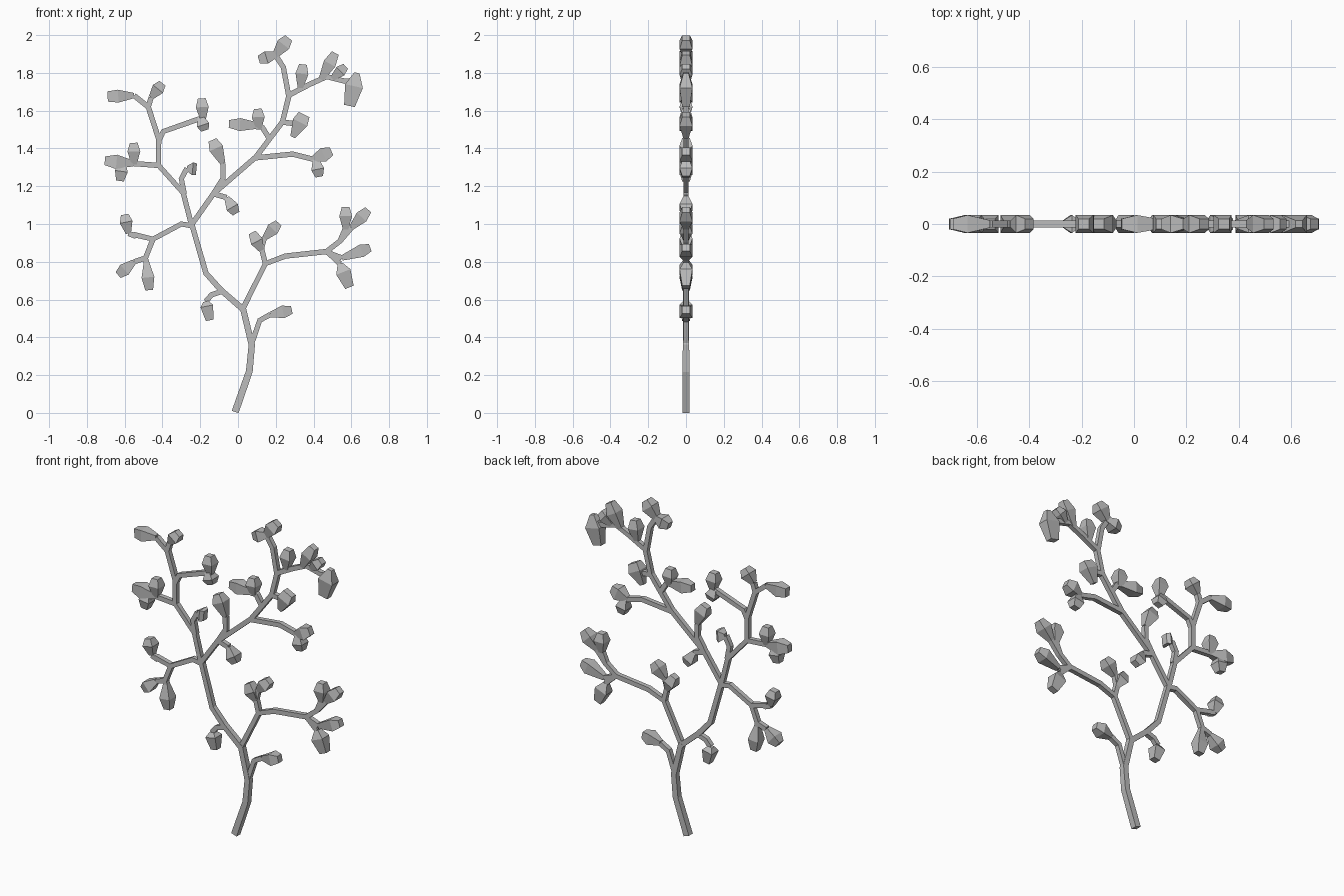
import bpy
import bmesh
from mathutils import Vector

cube = bpy.data.objects.get("Cube")
if cube:
    bpy.data.objects.remove(cube, do_unlink=True)

gray = bpy.data.materials.new("plain gray")
gray.use_nodes = True
gray.diffuse_color = (0.5, 0.5, 0.5, 1)
gray.node_tree.nodes["Principled BSDF"].inputs["Base Color"].default_value = (0.5, 0.5, 0.5, 1)

TWIG = 0.014


def loft(name, rings):
    """Skin four-sided rings given as (centre, side direction, half width, half depth)."""
    bm = bmesh.new()
    loops = []
    for centre, side, width, depth in rings:
        y = Vector((0, depth, 0))
        corners = [side * width + y, side * width - y, -side * width - y, -side * width + y]
        loops.append([bm.verts.new(centre + c) for c in corners])
    for low, high in zip(loops, loops[1:]):
        for i in range(4):
            j = (i + 1) % 4
            bm.faces.new((low[i], low[j], high[j], high[i]))
    bm.faces.new(loops[0])
    bm.faces.new(loops[-1])
    bmesh.ops.recalc_face_normals(bm, faces=bm.faces)
    mesh = bpy.data.meshes.new(name)
    bm.to_mesh(mesh)
    bm.free()
    mesh.materials.append(gray)
    bpy.context.collection.objects.link(bpy.data.objects.new(name, mesh))


def to_points(path):
    """Paths are (x, z) pairs in hundredths of a unit."""
    return [Vector((x, 0, z)) / 100 for x, z in path]


def side_of(direction):
    return Vector((direction.z, 0, -direction.x)).normalized()


def stem_rings(points, start, end):
    rings = []
    last = len(points) - 1
    for i, p in enumerate(points):
        before = (p - points[max(i - 1, 0)]).normalized()
        after = (points[min(i + 1, last)] - p).normalized()
        half = start + (end - start) * i / last
        rings.append((p, side_of(before + after), half, half))
    return rings


def branch(name, *path, start=TWIG, end=TWIG):
    loft(name, stem_rings(to_points(path), start, end))


def bud(name, *path, width=3.4, tip=0.6, swell=0.6):
    """A faceted bud on the last segment, with any earlier points forming its twig."""
    points = to_points(path)
    if len(points) > 2:
        loft(name + "_twig", stem_rings(points[:-1], TWIG, TWIG))
    base, end = points[-2:]
    side = side_of(end - base)
    half = width / 100
    loft(name, [
        (base, side, TWIG, TWIG),
        (base.lerp(end, swell), side, half, 0.034),
        (end, side, half * tip, 0.02),
    ])


# Trunk and main limbs
branch("trunk", (-1.5, 0.5), (6, 22), (7.3, 36), (2.5, 56), start=0.019, end=0.016)
branch("left_limb", (2.5, 55), (-9, 65), (-17, 74), (-24.5, 100), start=0.016)
branch("centre_limb", (-25, 99), (-13, 16 + 100), (9.5, 135.5), (23.5, 154), (27, 168))
branch("crown_limb", (27, 167), (24, 183), (19.5, 190))
branch("crown_side_limb", (26.5, 168), (38, 174), (47, 178), (57, 175.5), (61, 176))
branch("right_limb", (2.5, 55), (14.5, 79), (25, 83), (47.5, 85.5))
branch("outer_left_limb", (-24, 99), (-30, 100), (-45, 92), (-55.5, 94.5))
branch("upper_left_limb", (-24.5, 99), (-29, 116.5), (-42, 131), (-42, 145), (-47.5, 162))

# Low buds on the trunk
bud("low_left_bud", (7, 36), (11.5, 49), (17, 52), (28.5, 54.5))
bud("low_right_bud", (-8, 64.5), (-14, 62.5), (-17, 59), (-15, 49), swell=0.25)

# Buds of the right limb
branch("right_fork", (14.5, 79), (12.5, 87), (14, 93))
bud("right_fork_inner_bud", (12.5, 86), (7.5, 95.5), swell=0.5)
bud("right_fork_outer_bud", (14, 92.5), (21.5, 100.5))
branch("right_end_fork", (47, 85.5), (54, 91), (57, 98))
bud("right_end_top_bud", (57, 97), (57, 109))
bud("right_end_high_bud", (54, 91), (60, 98), (69, 107.5))
bud("right_end_side_bud", (47, 85), (55, 82), (70, 87.5), swell=0.7)
bud("right_end_low_bud", (47, 85.5), (54, 79), (59, 66.5), width=4, swell=0.35)

# Buds of the outer left limb
bud("outer_left_top_bud", (-54, 93.5), (-58, 95), (-60, 105))
branch("outer_left_fork", (-45, 92), (-49, 82), (-48, 78))
bud("outer_left_side_bud", (-49, 82), (-55, 80), (-63.5, 73))
bud("outer_left_low_bud", (-48.5, 80), (-47, 65), swell=0.55)

# Buds of the upper left limb
bud("upper_left_side_bud", (-47.5, 162), (-55, 168), (-69, 167.5), tip=0.8)
bud("upper_left_top_bud", (-47.5, 162), (-46, 167), (-40, 174.5))
branch("upper_left_twig", (-42, 144), (-39.5, 149), (-21, 155.5), (-18, 156))
bud("upper_left_twig_top_bud", (-18.5, 155), (-19.2, 166.5))
bud("upper_left_twig_low_bud", (-20, 157), (-17.5, 149.5))
branch("left_twig", (-42, 131), (-55.5, 132), (-59, 132))
bud("left_twig_top_bud", (-55, 131.5), (-55.2, 143))
bud("left_twig_side_bud", (-55, 132), (-70.5, 133.5), width=3.8)
bud("left_twig_low_bud", (-61, 133), (-62.5, 122.8), swell=0.5)
bud("left_limb_sprig", (-28.5, 116), (-30, 124), (-27, 129.5), (-22, 129), tip=0.9)

# Buds of the centre limb
bud("centre_top_bud", (-13, 116), (-8, 124), (-8, 132), (-13.5, 144.5), width=3.8, swell=0.65)
bud("centre_low_bud", (-13, 116), (-6, 114), (-1, 105.5))
branch("centre_twig", (9, 135), (29, 137), (41, 134))
bud("centre_twig_end_bud", (39, 134), (49.5, 138.5), width=3.8)
bud("centre_twig_low_bud", (41, 135), (43, 125))
branch("upper_fork", (17, 144.5), (13, 151), (10, 153))
bud("upper_fork_side_bud", (12, 152), (-4.8, 153), swell=0.65)
bud("upper_fork_top_bud", (11, 150), (10.5, 161))
branch("upper_spur", (23, 154), (31, 153))
bud("upper_spur_bud", (29, 146), (35, 158), width=4.2, tip=0.75, swell=0.65)

# Crown buds
bud("crown_side_bud", (21, 190), (11, 187))
bud("crown_top_bud", (19, 188.5), (26.8, 198.5), width=3.8, swell=0.65)
bud("crown_small_bud", (33, 172), (34.4, 184.5))
bud("crown_right_bud", (44, 176.5), (51.5, 190.5))
bud("crown_right_small_bud", (50, 177), (57, 183.5), width=3)
bud("crown_large_bud", (63, 180), (59, 162.5), width=4.8, swell=0.4)
